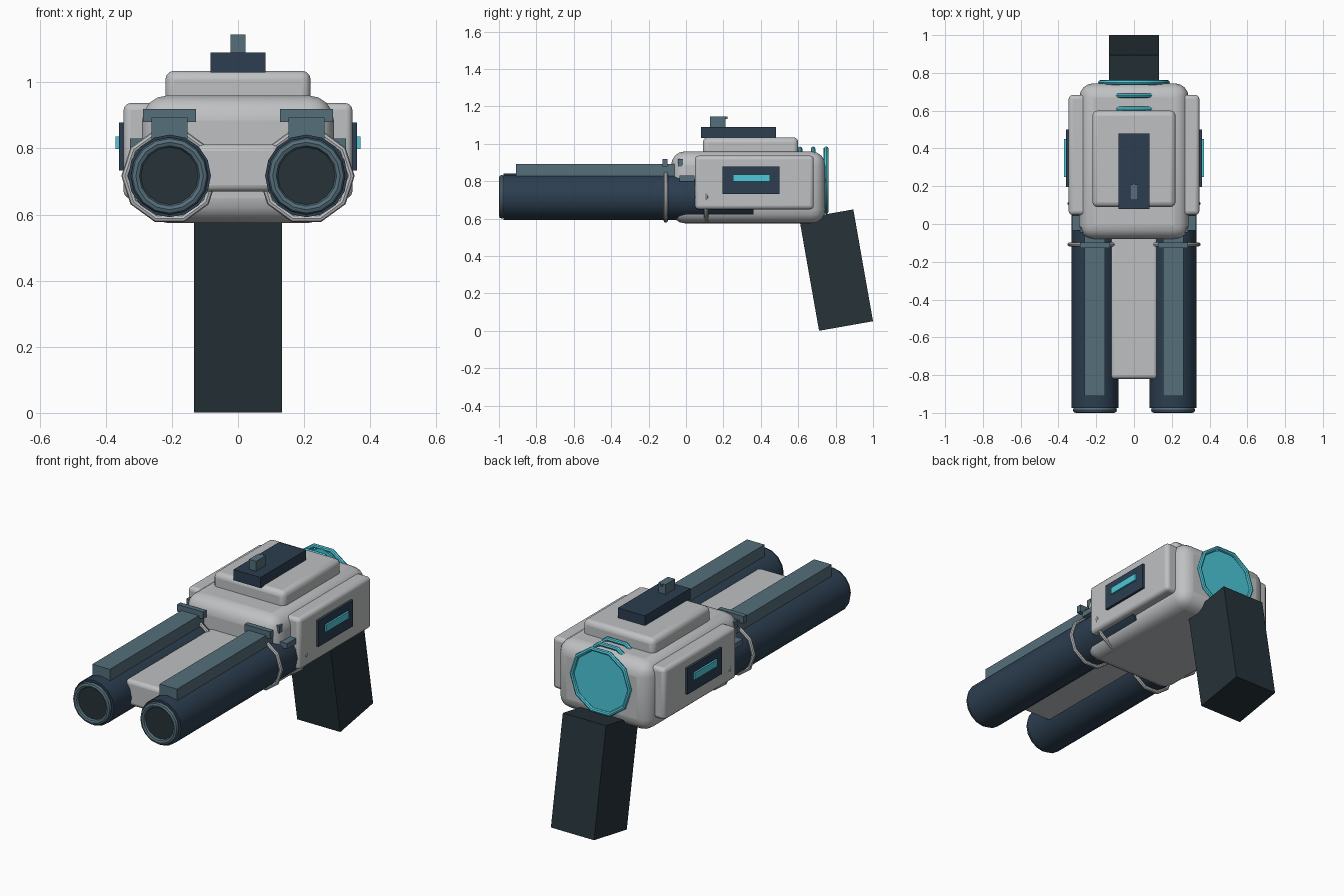
import bpy, math
from mathutils import Matrix

if "Cube" in bpy.data.objects:
    bpy.data.objects.remove(bpy.data.objects["Cube"])


def material(name, rgb):
    m = bpy.data.materials.new(name)
    m.diffuse_color = (*rgb, 1)
    m.use_nodes = True
    m.node_tree.nodes["Principled BSDF"].inputs["Base Color"].default_value = m.diffuse_color
    return m


GREY = material("light grey", (0.52, 0.53, 0.54))
NAVY = material("navy", (0.025, 0.048, 0.08))
SLATE = material("slate blue", (0.089, 0.156, 0.195))
TEAL = material("bright teal", (0.074, 0.58, 0.70))
DARK = material("near black", (0.019, 0.032, 0.040))


def finish(name, mat, smooth=True):
    o = bpy.context.object
    o.name = name
    o.data.materials.append(mat)
    if smooth:
        bpy.ops.object.shade_smooth_by_angle(angle=math.radians(40))
    return o


def box(name, mat, x, y, z, bevel=0, segments=3):
    """Box from (min, max) ranges, optionally with rounded edges."""
    bpy.ops.mesh.primitive_cube_add(size=1)
    o = bpy.context.object
    size = [r[1] - r[0] for r in (x, y, z)]
    mid = [(r[0] + r[1]) / 2 for r in (x, y, z)]
    o.data.transform(Matrix.Diagonal((*size, 1)))
    o.location = mid
    if bevel:
        b = o.modifiers.new("rounding", "BEVEL")
        b.width = bevel
        b.segments = segments
    return finish(name, mat, bool(bevel))


def tube(name, mat, x, z, y0, y1, radius, sides=16):
    """Solid cylinder along y."""
    bpy.ops.mesh.primitive_cylinder_add(
        vertices=sides, radius=radius, depth=y1 - y0,
        location=(x, (y0 + y1) / 2, z), rotation=(math.pi / 2, 0, 0))
    return finish(name, mat)


def ring(name, mat, x, y, z, major, minor, sides=10):
    """Torus whose axis runs along y."""
    bpy.ops.mesh.primitive_torus_add(
        major_segments=sides, minor_segments=8, major_radius=major,
        minor_radius=minor, location=(x, y, z), rotation=(math.pi / 2, 0, 0))
    return finish(name, mat)


def span(c, half):
    return (c - half, c + half)


# Main housing, top cover and the slab between the barrels
box("body", GREY, (-0.29, 0.29), (-0.08, 0.745), (0.575, 0.96), 0.075, 4)
box("top_cover", GREY, (-0.22, 0.22), (0.09, 0.60), (0.90, 1.035), 0.027)
box("barrel_bridge", GREY, (-0.125, 0.125), (-0.82, 0.10), (0.67, 0.812), 0.02)

# Sight on top
box("sight_base", NAVY, (-0.083, 0.083), (0.08, 0.48), (1.03, 1.09))
box("sight_post", SLATE, (-0.022, 0.022), (0.128, 0.21), (1.085, 1.145))
box("sight_tip", SLATE, (-0.006, 0.006), (0.20, 0.222), (1.133, 1.145))

# Raked grip
grip = box("grip", DARK, (-0.133, 0.133), (-0.1465, 0.1465), (-0.3035, 0.3035))
grip.location = (0, 0.803, 0.325)
grip.rotation_euler.x = math.radians(10)

# Rear glowing disc and the three coils
tube("rear_disc", TEAL, 0, 0.805, 0.735, 0.748, 0.172, 10)
for i, y in enumerate((0.61, 0.68, 0.75)):
    ring(f"coil_{i + 1}", TEAL, 0, y, 0.805, 0.178, 0.012)

for side, s in (("left", -1), ("right", 1)):
    cx, cz = s * 0.207, 0.717

    def sided(a, b):
        return tuple(sorted((s * a, s * b)))

    # Side panel with its window and light bar
    box(f"{side}_panel", GREY, sided(0.25, 0.346), (0.048, 0.683), (0.65, 0.937), 0.02)
    box(f"{side}_window", NAVY, sided(0.33, 0.36), (0.195, 0.50), (0.733, 0.878))
    box(f"{side}_light", TEAL, sided(0.35, 0.37), (0.25, 0.45), (0.798, 0.836))

    # Barrel with muzzle ring and dark bore
    tube(f"{side}_barrel", NAVY, cx, cz, -0.975, 0.36, 0.125)
    ring(f"{side}_muzzle", SLATE, cx, -0.985, cz, 0.102, 0.015, 16)
    tube(f"{side}_bore", DARK, cx, cz, -0.984, -0.96, 0.092)
    for i, y in enumerate((-0.108, 0.108)):
        ring(f"{side}_band_{i + 1}", GREY, cx, y, cz, 0.135, 0.011)

    # Rail, clamps and latch
    box(f"{side}_rail", SLATE, span(cx, 0.054), (-0.91, -0.06), (0.80, 0.893))
    for i, y in enumerate((-0.112, -0.03)):
        box(f"{side}_clamp_{i + 1}", SLATE, span(cx, 0.08), span(y, 0.014), (0.88, 0.92))
    box(f"{side}_latch", SLATE, sided(0.26, 0.327), (-0.035, 0.045), (0.80, 0.83))
